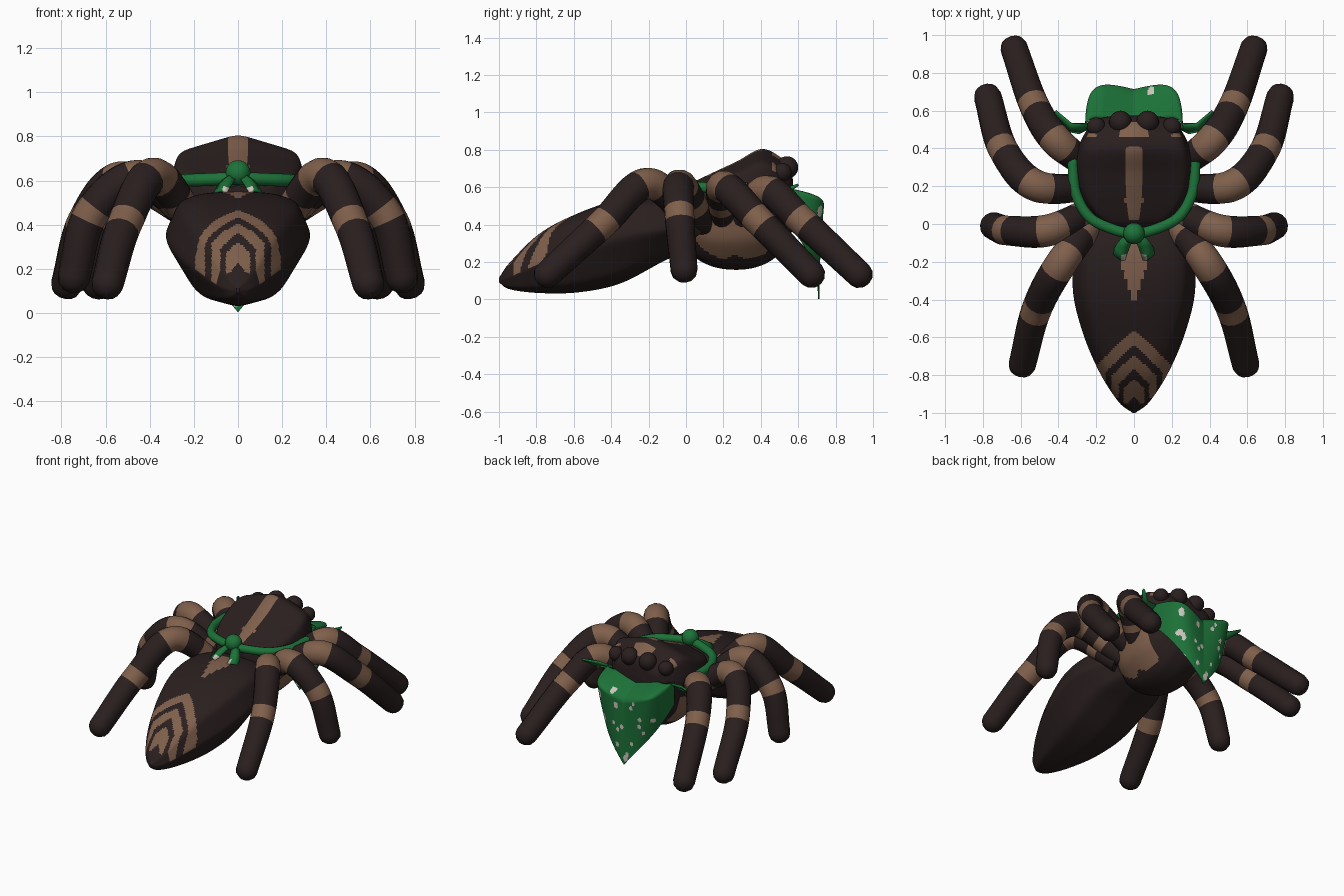
import bpy, bmesh, math, random
from mathutils import Vector

if "Cube" in bpy.data.objects:
    bpy.data.objects.remove(bpy.data.objects["Cube"])

random.seed(4)


def material(name, rgb):
    m = bpy.data.materials.new(name)
    m.diffuse_color = (*rgb, 1)
    m.use_nodes = True
    m.node_tree.nodes["Principled BSDF"].inputs["Base Color"].default_value = m.diffuse_color
    return m


DARK = material("dark brown", (0.023, 0.0135, 0.0135))
TAN = material("tan", (0.215, 0.116, 0.071))
GREEN = material("green", (0.012, 0.17, 0.04))
WHITE = material("off white", (0.6, 0.56, 0.5))


def spline(pts, n):
    """Catmull-Rom through tuples of any length; returns (t, point)."""
    out = []
    last = len(pts) - 1
    for k in range(n * last + 1):
        i = min(k // n, last - 1)
        f = k / n - i
        a = pts[i - 1] if i else [2 * p - q for p, q in zip(pts[0], pts[1])]
        b, c = pts[i], pts[i + 1]
        d = pts[i + 2] if i + 2 <= last else [2 * p - q for p, q in zip(c, b)]
        out.append((i + f, [0.5 * (2 * q + (r - p) * f + (2 * p - 5 * q + 4 * r - s) * f * f
                            + (3 * q - p - 3 * r + s) * f ** 3) for p, q, r, s in zip(a, b, c, d)]))
    return out


def skin(name, rings, mats, rule=None, closed=True, mirror=False, thick=0):
    """Join rings of points with quads; rule(ring, column, centre) picks the material."""
    bm = bmesh.new()
    vs = [[bm.verts.new(p) for p in r] for r in rings]
    n = len(rings[0])
    for i in range(len(vs) - 1):
        for j in range(n if closed else n - 1):
            k = (j + 1) % n
            f = bm.faces.new((vs[i][j], vs[i][k], vs[i + 1][k], vs[i + 1][j]))
            f.smooth = True
            if rule:
                f.material_index = int(rule(i, j, f.calc_center_median()))
    if closed:
        bm.faces.new(vs[0])
        bm.faces.new(vs[-1])
    bmesh.ops.recalc_face_normals(bm, faces=bm.faces)
    return finish(name, bm, mats, mirror, thick)


def finish(name, bm, mats, mirror=False, thick=0):
    me = bpy.data.meshes.new(name)
    bm.to_mesh(me)
    bm.free()
    for m in mats:
        me.materials.append(m)
    ob = bpy.data.objects.new(name, me)
    bpy.context.collection.objects.link(ob)
    if thick:
        mod = ob.modifiers.new("thickness", "SOLIDIFY")
        mod.thickness = thick
        mod.offset = 0
    if mirror:
        ob.modifiers.new("mirror", "MIRROR").use_mirror_merge = False
    return ob


def quarter(pts, n):
    """n points evenly spaced along a polyline, without its end."""
    ps = [Vector(p) for p in pts]
    lens = [(b - a).length for a, b in zip(ps, ps[1:])]
    out = []
    for k in range(n):
        s, i = sum(lens) * k / n, 0
        while s > lens[i]:
            s -= lens[i]
            i += 1
        out.append(ps[i].lerp(ps[i + 1], s / lens[i]))
    return out


def body(name, keys, up, low, rule):
    """Keys are (y, top z, bottom z, half width, z of widest point); up and low are the unit section."""
    flip = lambda ps: [(-x, z) for x, z in reversed(ps)]
    unit = quarter(up, 32) + quarter(flip(up), 32) + quarter(flip(low), 32) + quarter(low, 32)
    for _ in range(8):  # soften the section's corners
        unit = [p * 0.5 + (unit[i - 1] + unit[(i + 1) % 128]) * 0.25 for i, p in enumerate(unit)]
    rings = []
    for _, (y, zt, zb, w, zw) in spline(keys, 20):
        rings.append([(abs(w) * p.x, y, zw + p.y * (zt - zw if p.y > 0 else zw - zb)) for p in unit])
    skin(name, rings, [DARK, TAN], lambda i, j, c: rule(c, j < 64))


def tube(name, pts, ref, mats, rule, n, sides=14, mirror=False):
    """Round-ended tube; points are (x, y, z, radius)."""
    path = [(t, Vector(p[:3]), p[3]) for t, p in spline(pts, n)]
    d = (path[-1][1] - path[-2][1]).normalized()
    t, end, r = path[-1]
    for a in (30, 60, 82):
        a = math.radians(a)
        path.append((t, end + d * r * 0.9 * math.sin(a), r * math.cos(a)))
    rings = []
    for i, (t, p, r) in enumerate(path):
        d = (path[min(i + 1, len(path) - 1)][1] - path[max(i - 1, 0)][1]).normalized()
        u = (ref - d * ref.dot(d)).normalized()
        v = d.cross(u)
        rings.append([p + r * (u * math.cos(2 * math.pi * j / sides) + v * math.sin(2 * math.pi * j / sides))
                      for j in range(sides)])
    return skin(name, rings, mats, lambda i, j, c: rule(path[i][0], j), mirror=mirror)


def ball(name, loc, r, mat, mirror=False):
    bm = bmesh.new()
    bmesh.ops.create_uvsphere(bm, u_segments=18, v_segments=12, radius=r)
    bmesh.ops.translate(bm, verts=bm.verts, vec=loc)
    for f in bm.faces:
        f.smooth = True
    finish(name, bm, [mat], mirror)


# Abdomen with nested chevrons and a dorsal spike
def abdomen_pattern(c, upper):
    x, u = abs(c.x), c.y + 0.95 * abs(c.x)
    if not upper:
        return False
    inside = lambda top, w: u < top and x < w
    first = inside(-0.56, 0.195) and not inside(-0.64, 0.15) and c.y > -0.86
    second = inside(-0.69, 0.12) and not inside(-0.77, 0.08) and c.y > -0.92
    third = inside(-0.82, 0.055) and not inside(-0.915, 0.03) and c.y > -0.95
    spike = -0.43 < c.y < -0.1 and x < 0.065 * min(1, (c.y + 0.43) / 0.2)
    return first or second or third or spike


body("abdomen", [(-1.0, 0.115, 0.09, 0.008, 0.10), (-0.94, 0.2, 0.052, 0.085, 0.12),
                 (-0.78, 0.355, 0.03, 0.19, 0.19), (-0.57, 0.465, 0.033, 0.28, 0.26),
                 (-0.35, 0.535, 0.08, 0.332, 0.33), (-0.12, 0.55, 0.2, 0.315, 0.37),
                 (0.05, 0.5, 0.28, 0.2, 0.4), (0.12, 0.42, 0.36, 0.06, 0.4)],
     [(1, 0), (0.8, 0.78), (0.5, 0.95), (0, 1)], [(0, -1), (0.62, -0.8), (1, 0)], abdomen_pattern)


# Head with dorsal stripe, brow patches and paler flanks
def head_pattern(c, upper):
    x = abs(c.x)
    if upper:
        stripe = x < 0.047 * min(1, (c.y + 0.08) / 0.2, (0.43 - c.y) / 0.03) and 0.02 < c.y < 0.41
        brow = 0.46 < c.y < 0.54 and (x < 0.075 or 0.2 < x < 0.25) and c.z > 0.68
        return stripe or brow
    return 0.215 + 0.02 * math.sin(c.y * 30) < c.z < 0.45 and 0.05 < c.y < 0.44 and x > 0.15


body("head", [(-0.02, 0.58, 0.38, 0.08, 0.5), (0.02, 0.62, 0.25, 0.18, 0.51), (0.13, 0.675, 0.175, 0.275, 0.53),
              (0.27, 0.742, 0.153, 0.31, 0.55), (0.4, 0.81, 0.175, 0.3, 0.56), (0.5, 0.77, 0.24, 0.25, 0.55),
              (0.56, 0.7, 0.34, 0.18, 0.53), (0.575, 0.6, 0.45, 0.08, 0.53)],
     [(1, 0), (0.97, 0.25), (0.9, 0.68), (0, 1)], [(0, -1), (0.4, -0.93), (0.8, -0.6), (1, 0)], head_pattern)

# Eyes
ball("inner_eyes", (0.072, 0.54, 0.705), 0.06, DARK, True)
ball("outer_eyes", (0.2, 0.515, 0.68), 0.05, DARK, True)

# Legs: hip, knee, band, foot
LEGS = {
    "first_legs": ((0.2, 0.28, 0.42), (0.40, 0.43, 0.58), (0.525, 0.62, 0.42), (0.635, 0.93, 0.13)),
    "second_legs": ((0.18, 0.2, 0.42), (0.51, 0.2, 0.605), (0.69, 0.39, 0.42), (0.775, 0.675, 0.13)),
    "third_legs": ((0.18, 0.1, 0.40), (0.44, -0.03, 0.61), (0.665, -0.035, 0.45), (0.745, -0.01, 0.155)),
    "fourth_legs": ((0.18, 0.06, 0.38), (0.38, -0.2, 0.62), (0.515, -0.45, 0.4), (0.592, -0.745, 0.13)),
}
for name, pts in LEGS.items():
    chord = Vector(pts[3]) - Vector(pts[0])
    side = chord.cross(Vector((0, 0, 1))).normalized()
    keys = [(*p, r) for p, r in zip(pts, (0.068, 0.084, 0.08, 0.073))]
    tube(name, keys, side, [DARK, TAN],
         lambda t, j: 0.3 < t < 0.5 or 0.76 < t < 1.2 or 1.86 < t < 2.12, 24, mirror=True)

# Scarf: front cloth tucked under the eyes and hanging to a point, with spots
spots = [(random.uniform(-0.9, 0.9), random.random(), random.uniform(0.01, 0.017)) for _ in range(34)]
NU, NV = 110, 90
cloth = []
for i in range(NV + 1):
    v = i / NV
    row = []
    for j in range(NU + 1):
        u = 2 * j / NU - 1
        a = abs(u)
        drop = 0.16 + 0.425 * (1 - a) ** 1.15
        fold = 0.19 * max(0, 1 - v / 0.2) ** 2 * (1 - a ** 4)
        bulge = 0.035 * math.sin(math.pi * min(1, a / 0.95)) * (1 - v)
        row.append((0.255 * math.sin(u * math.pi / 2), 0.71 - 0.21 * a ** (5 - 3 * v) - fold + bulge,
                    0.588 - drop * v - 0.03 * (1 - v) * (1 - min(1, a * 2.2))))
    cloth.append(row)


def spotted(i, j, c):
    return i > 8 and any((c.x - 0.25 * su) ** 2 + ((c.z - 0.58 * sv) * 0.7) ** 2 < sr * sr for su, sv, sr in spots)


skin("scarf_cloth", cloth, [GREEN, WHITE], spotted, closed=False, thick=0.008)

# Scarf corners sticking out beside the cloth
corner = [[(0.22, 0.53, 0.585), (0.25, 0.5, 0.57), (0.29, 0.48, 0.54)],
          [(0.33, 0.53, 0.59), (0.335, 0.51, 0.565), (0.34, 0.49, 0.54)],
          [(0.415, 0.6, 0.615), (0.417, 0.595, 0.61), (0.42, 0.59, 0.605)]]
skin("scarf_corners", corner, [GREEN], closed=False, mirror=True, thick=0.012)

# Scarf band round the back of the head, flecked on its underside
half = [(0.325, 0.33, 0.595), (0.31, 0.17, 0.595), (0.24, 0.04, 0.6), (0.12, -0.025, 0.605)]
band = half + [(0, -0.05, 0.61)] + [(-x, y, z) for x, y, z in reversed(half)]
tube("scarf_band", [(*p, 0.029) for p in band], Vector((0, 0, 1)), [GREEN, WHITE],
     lambda t, j: 3 <= j <= 6 and 1.9 < abs(t - 4) < 2.6, 8, 10)

# Knot and its two tails
ball("scarf_knot", (0, -0.05, 0.635), 0.057, GREEN)
tail = [[(0.0, -0.06, 0.62), (0.02, -0.055, 0.635), (0.04, -0.05, 0.62)],
        [(0.025, -0.12, 0.585), (0.055, -0.115, 0.6), (0.085, -0.1, 0.58)],
        [(0.04, -0.155, 0.56), (0.065, -0.16, 0.57), (0.1, -0.125, 0.555)],
        [(0.05, -0.19, 0.545), (0.07, -0.19, 0.555), (0.105, -0.16, 0.54)]]
skin("scarf_tails", tail, [GREEN, WHITE], lambda i, j, c: i == 2 and j == 0, closed=False, mirror=True, thick=0.015)
